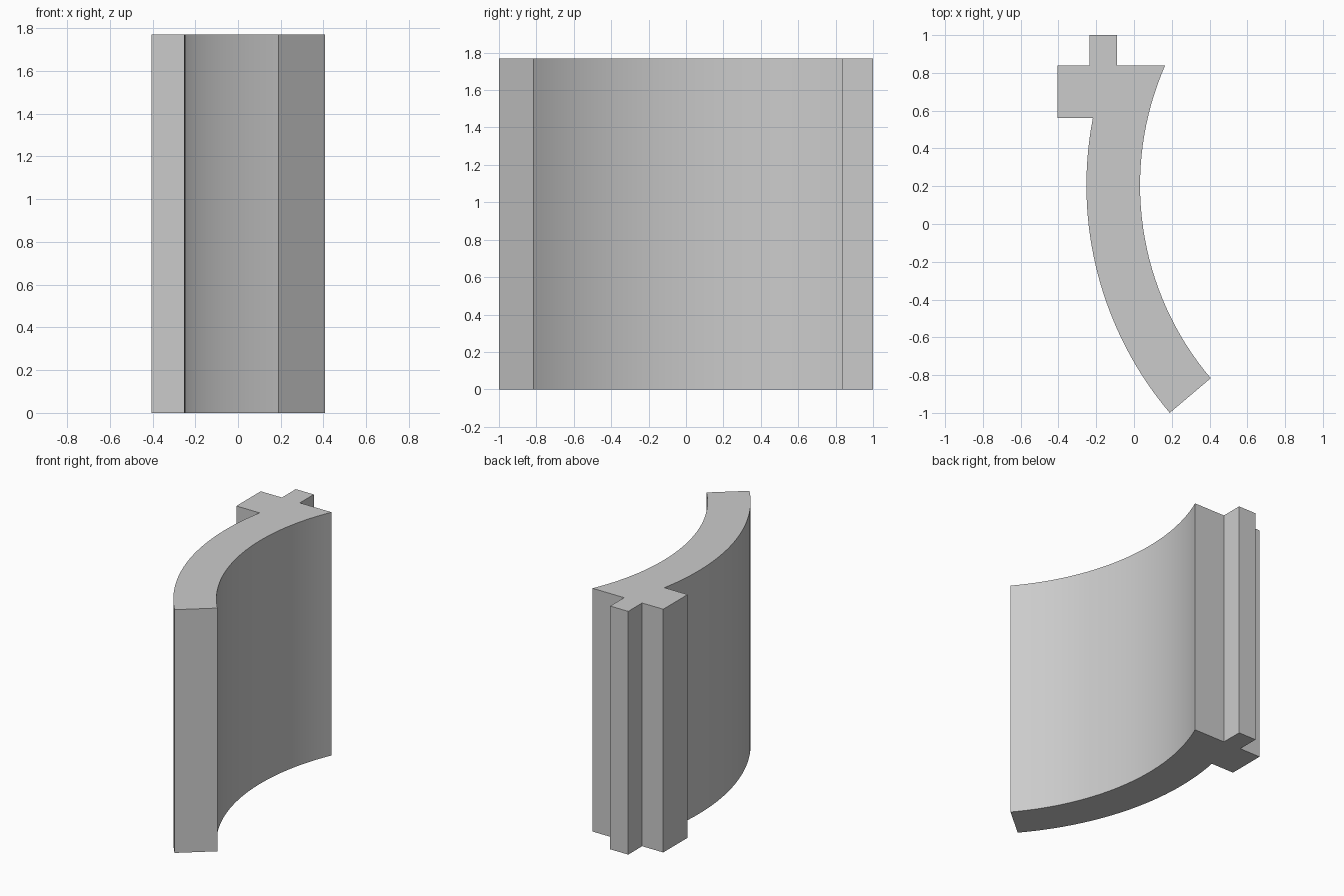
import bpy
import bmesh
from math import asin, atan2, cos, sin, pi

cube = bpy.data.objects.get("Cube")
if cube:
    bpy.data.objects.remove(cube, do_unlink=True)

HEIGHT = 1.77
CENTRE = (1.614, 0.205)          # shared centre of both curved faces
R_INNER, R_OUTER = 1.582, 1.866
BLOCK_FRONT, BLOCK_BACK = 0.56, 0.84
SEGMENTS = 32


def arc(radius, start, end):
    """Points along a curved wall face, angles measured from -x."""
    points = []
    for i in range(SEGMENTS + 1):
        a = pi + start + (end - start) * i / SEGMENTS
        points.append((CENTRE[0] + radius * cos(a), CENTRE[1] + radius * sin(a)))
    return points


def angle_at(radius, y):
    return -asin((y - CENTRE[1]) / radius)


# Plain grey material
grey = bpy.data.materials.new("Grey")
grey.use_nodes = True
colour = (0.6, 0.6, 0.6, 1)
grey.diffuse_color = colour
grey.node_tree.nodes["Principled BSDF"].inputs["Base Color"].default_value = colour

# Plan outline: curved wall, square-cut end, side block and back tongue
wall_end = angle_at(R_OUTER, -1.0)
outline = arc(R_OUTER, angle_at(R_OUTER, BLOCK_FRONT), wall_end)
outline += arc(R_INNER, wall_end, angle_at(R_INNER, BLOCK_BACK))
outline += [(-0.09, BLOCK_BACK), (-0.09, 1.0), (-0.235, 1.0), (-0.235, BLOCK_BACK)]
outline += [(-0.405, BLOCK_BACK), (-0.405, BLOCK_FRONT)]

# Extrude the outline upward into one solid
bm = bmesh.new()
base = bm.faces.new([bm.verts.new((x, y, 0)) for x, y in outline])
result = bmesh.ops.extrude_face_region(bm, geom=[base], use_keep_orig=True)
top = [v for v in result["geom"] if isinstance(v, bmesh.types.BMVert)]
bmesh.ops.translate(bm, verts=top, vec=(0, 0, HEIGHT))
bmesh.ops.recalc_face_normals(bm, faces=bm.faces)

mesh = bpy.data.meshes.new("curved_wall_panel")
bm.to_mesh(mesh)
bm.free()
mesh.materials.append(grey)
panel = bpy.data.objects.new("curved_wall_panel", mesh)
bpy.context.collection.objects.link(panel)

# Smooth the curved faces, keep the corners sharp
bpy.ops.object.select_all(action="DESELECT")
panel.select_set(True)
bpy.context.view_layer.objects.active = panel
bpy.ops.object.shade_smooth_by_angle(angle=pi / 9)
